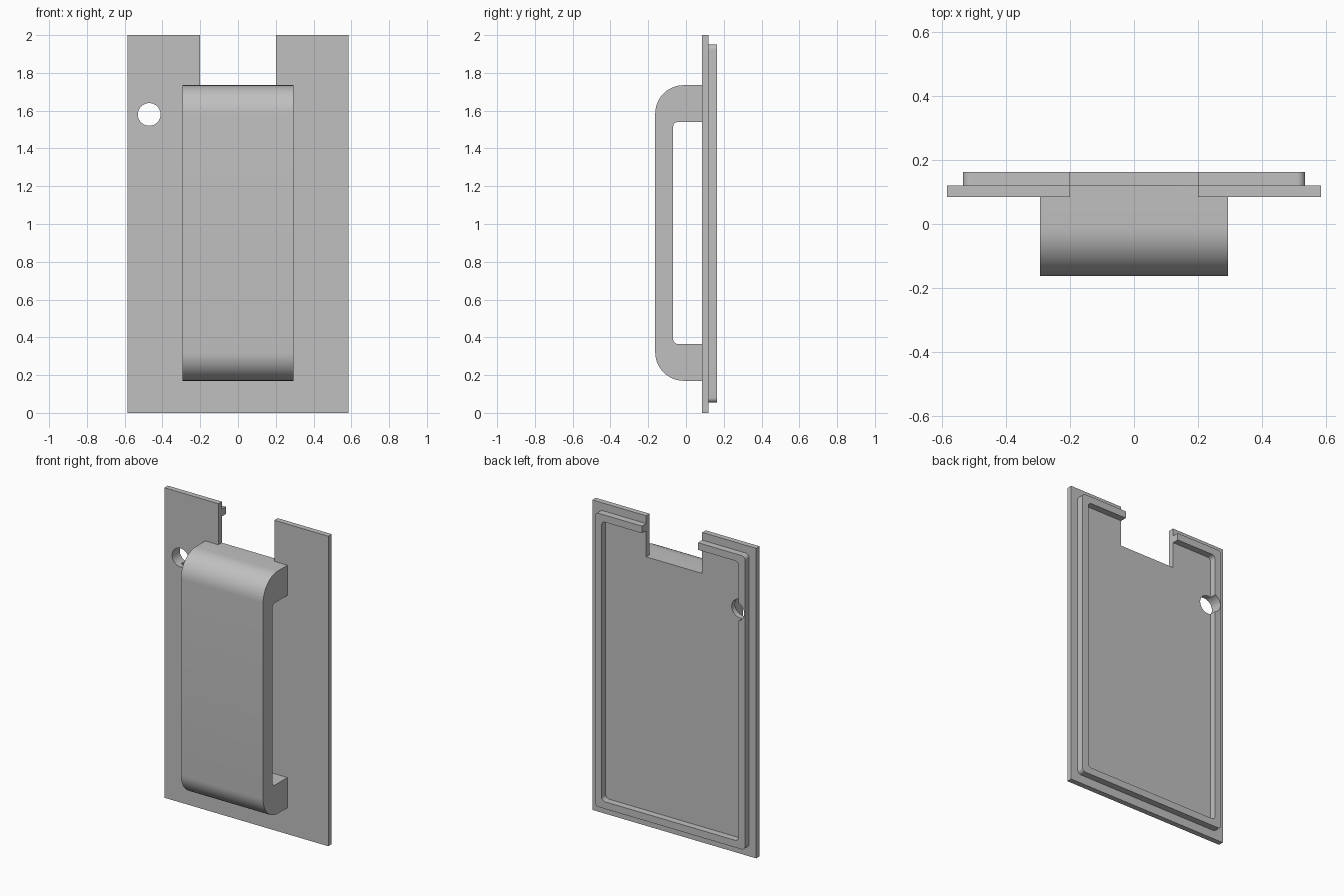
import bpy, bmesh, math
from mathutils import Vector

cube = bpy.data.objects.get("Cube")
if cube:
    bpy.data.objects.remove(cube, do_unlink=True)

GREY = (0.53, 0.53, 0.53, 1)
grey = bpy.data.materials.new("plain grey")
grey.use_nodes = True
grey.diffuse_color = GREY
grey.node_tree.nodes["Principled BSDF"].inputs["Base Color"].default_value = GREY


def fillet(corners, steps=12):
    """Turn right-angled corners (u, v, radius) into an outline with arcs."""
    outline = []
    for i, (u, v, r) in enumerate(corners):
        p = Vector((u, v))
        if not r:
            outline.append(p)
            continue
        to_prev = (Vector(corners[i - 1][:2]) - p).normalized()
        to_next = (Vector(corners[(i + 1) % len(corners)][:2]) - p).normalized()
        for k in range(steps + 1):
            t = math.pi / 2 * k / steps
            outline.append(p + r * (to_prev * (1 - math.sin(t)) + to_next * (1 - math.cos(t))))
    return outline


def prism(name, corners, place, depth):
    """Extrude an outline; place maps (u, v) to its starting 3D position."""
    bm = bmesh.new()
    face = bm.faces.new([bm.verts.new(place(*p)) for p in fillet(corners)])
    new = bmesh.ops.extrude_face_region(bm, geom=[face])["geom"]
    bmesh.ops.translate(bm, vec=depth, verts=[g for g in new if isinstance(g, bmesh.types.BMVert)])
    bmesh.ops.recalc_face_normals(bm, faces=bm.faces)
    mesh = bpy.data.meshes.new(name)
    bm.to_mesh(mesh)
    bm.free()
    mesh.materials.append(grey)
    ob = bpy.data.objects.new(name, mesh)
    bpy.context.collection.objects.link(ob)
    return ob


def activate(ob):
    bpy.ops.object.select_all(action='DESELECT')
    ob.select_set(True)
    bpy.context.view_layer.objects.active = ob


FRONT, MID, BACK = 0.085, 0.12, 0.163
NOTCH, NOTCH_Z = 0.2, 1.735

# Flat plate with a notch in its top edge
W = 0.585
plate = prism("plate",
              [(-W, 0, 0), (W, 0, 0), (W, 2, 0), (NOTCH, 2, 0), (NOTCH, NOTCH_Z, 0),
               (-NOTCH, NOTCH_Z, 0), (-NOTCH, 2, 0), (-W, 2, 0)],
              lambda x, z: (x, FRONT, z), (0, MID - FRONT, 0))

# Raised rim on the back, open at the notch
X, B, T, WALL, R = 0.535, 0.055, 1.95, 0.046, 0.025
x, b, t = X - WALL, B + WALL, T - WALL
rim = prism("back_rim",
            [(-NOTCH, T, 0), (-X, T, R), (-X, B, R), (X, B, R), (X, T, R), (NOTCH, T, 0),
             (NOTCH, t, 0), (x, t, R), (x, b, R), (-x, b, R), (-x, t, R), (-NOTCH, t, 0)],
            lambda x, z: (x, MID, z), (0, BACK - MID, 0))

# Broad grip on the front, rounded at both ends
H, LOW, HIGH = 0.293, 0.17, NOTCH_Z
handle = prism("handle",
               [(FRONT, LOW, 0), (-BACK, LOW, 0.15), (-BACK, HIGH, 0.15), (FRONT, HIGH, 0),
                (FRONT, 1.54, 0), (-0.068, 1.54, 0.025), (-0.068, 0.365, 0.025), (FRONT, 0.365, 0)],
               lambda y, z: (-H, y, z), (2 * H, 0, 0))

# Round hole through plate and rim
bpy.ops.mesh.primitive_cylinder_add(vertices=48, radius=0.06, depth=0.4,
                                    location=(-0.47, 0.12, 1.58), rotation=(math.pi / 2, 0, 0))
cutter = bpy.context.object
cutter.name = "hole_cutter"
cutter.hide_render = True
cutter.data.materials.append(grey)
for ob in (plate, rim):
    activate(ob)
    mod = ob.modifiers.new("hole", 'BOOLEAN')
    mod.operation = 'DIFFERENCE'
    mod.solver = 'EXACT'
    mod.object = cutter
    bpy.ops.object.modifier_apply(modifier=mod.name)
bpy.data.objects.remove(cutter, do_unlink=True)

# Smooth curved faces, keep sharp edges
for ob in (plate, rim, handle):
    activate(ob)
    bpy.ops.object.shade_smooth_by_angle(angle=math.radians(30))
